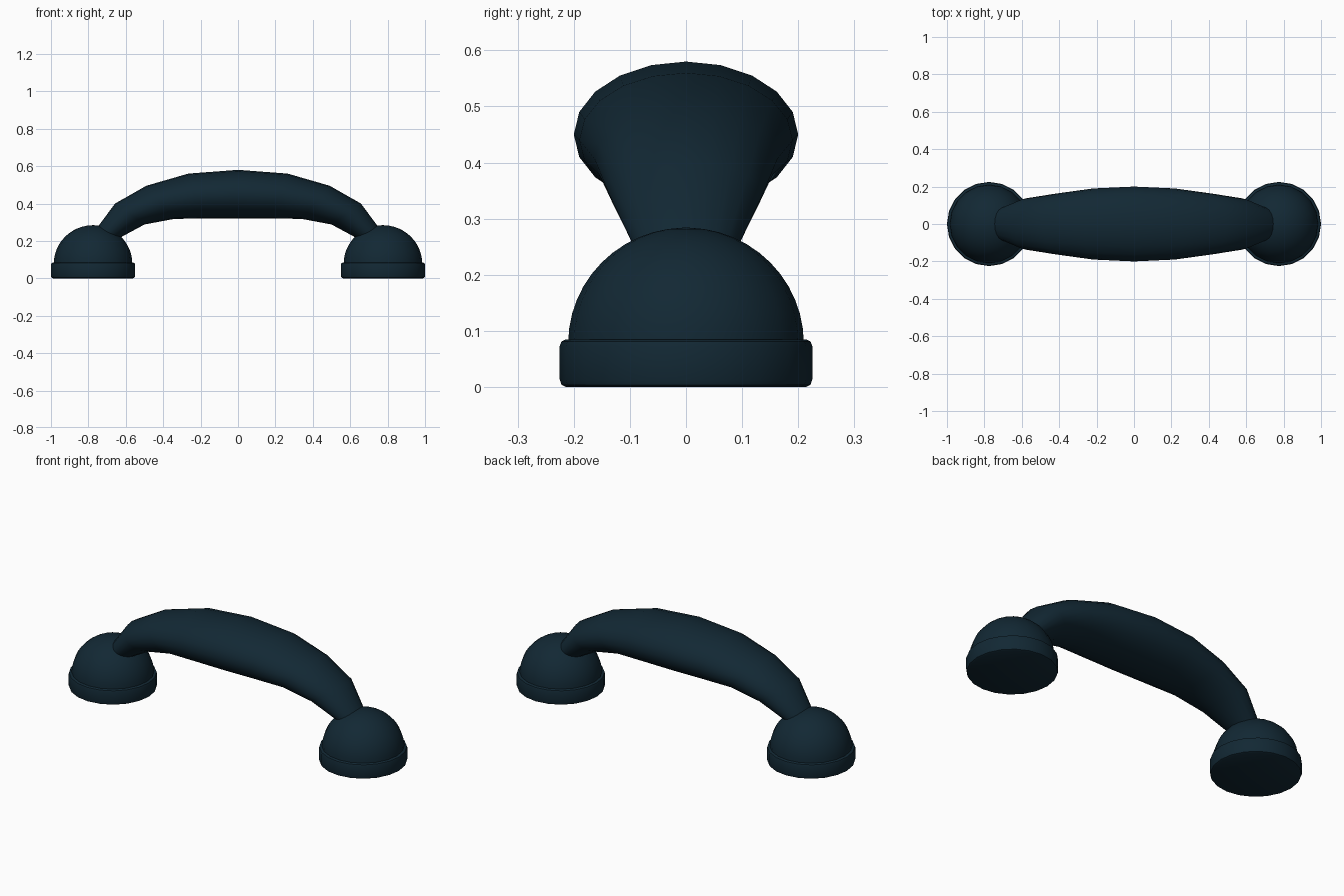
import bpy, bmesh, math

if "Cube" in bpy.data.objects:
    bpy.data.objects.remove(bpy.data.objects["Cube"])

navy = bpy.data.materials.new("dark navy")
navy.diffuse_color = (0.006, 0.021, 0.034, 1)
navy.use_nodes = True
navy.node_tree.nodes["Principled BSDF"].inputs["Base Color"].default_value = navy.diffuse_color
SIDES = 20


def skin(name, rings, location=(0, 0, 0)):
    """Bridge a list of closed rings, cap both ends and smooth the result."""
    bm = bmesh.new()
    loops = [[bm.verts.new(p) for p in ring] for ring in rings]
    for a, b in zip(loops, loops[1:]):
        for i in range(SIDES):
            j = (i + 1) % SIDES
            bm.faces.new((a[i], a[j], b[j], b[i]))
    bm.faces.new(loops[0])
    bm.faces.new(loops[-1])
    bmesh.ops.recalc_face_normals(bm, faces=bm.faces[:])
    mesh = bpy.data.meshes.new(name)
    bm.to_mesh(mesh)
    bm.free()
    mesh.materials.append(navy)
    ob = bpy.data.objects.new(name, mesh)
    ob.location = location
    bpy.context.collection.objects.link(ob)
    bpy.ops.object.select_all(action='DESELECT')
    ob.select_set(True)
    bpy.context.view_layer.objects.active = ob
    bpy.ops.object.shade_smooth_by_angle(angle=math.radians(40))
    return ob


ANGLES = [2 * math.pi * i / SIDES for i in range(SIDES)]


def lathe(name, profile, location):
    return skin(name, [[(r * math.cos(a), r * math.sin(a), z) for a in ANGLES]
                       for r, z in profile], location)


# Feet: a rounded rim disc with a dome on top, one at each end
rim = [(0.214, 0), (0.222, 0.004), (0.225, 0.013), (0.225, 0.073),
       (0.222, 0.081), (0.214, 0.085), (0.19, 0.085)]
dome = [(0.21 * math.cos(t), 0.078 + 0.206 * math.sin(t))
        for t in [math.radians(88.5) * k / 12 for k in range(13)]]
for side, x in (("left", -0.775), ("right", 0.775)):
    lathe(side + "_foot_rim", rim, (x, 0, 0))
    lathe(side + "_foot_dome", dome, (x, 0, 0))

# Arched grip: elliptical sections (top x, top z, bottom x, bottom z, half width)
half = [(0.265, 0.56, 0.17, 0.32, 0.19), (0.49, 0.495, 0.34, 0.318, 0.163),
        (0.657, 0.40, 0.50, 0.288, 0.137), (0.765, 0.255, 0.635, 0.215, 0.085)]
sections = [(-a, b, -c, d, w) for a, b, c, d, w in reversed(half)]
sections += [(0, 0.58, 0, 0.32, 0.2)] + half
rings = []
for tx, tz, bx, bz, w in sections:
    rings.append([((tx + bx) / 2 + (tx - bx) / 2 * math.cos(a),
                   w * math.sin(a),
                   (tz + bz) / 2 + (tz - bz) / 2 * math.cos(a)) for a in ANGLES])
skin("arched_grip", rings)
